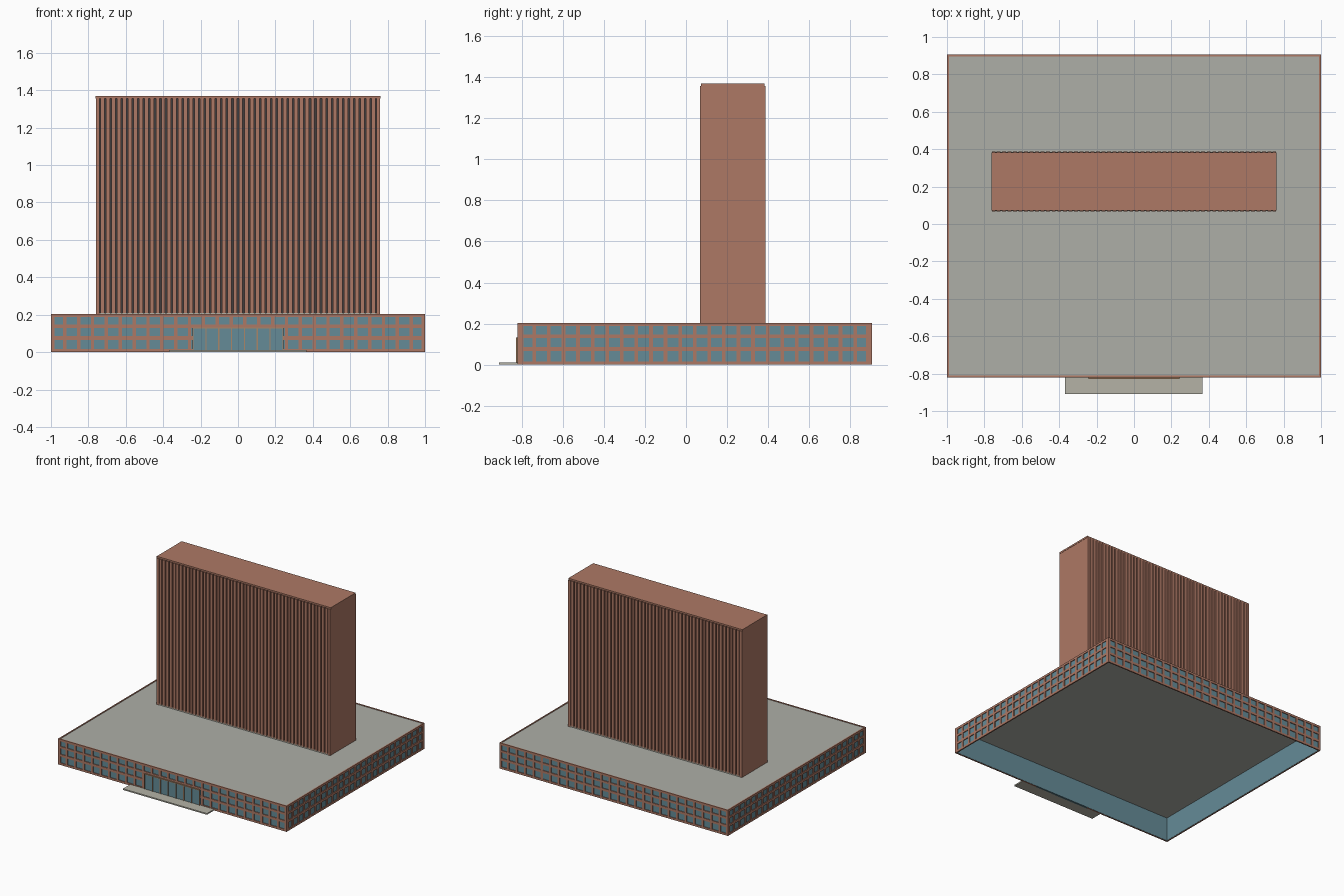
import bpy, bmesh
from mathutils import Matrix, Vector

if "Cube" in bpy.data.objects:
    bpy.data.objects.remove(bpy.data.objects["Cube"])


def material(name, rgb):
    m = bpy.data.materials.new(name)
    m.diffuse_color = (*rgb, 1)
    m.use_nodes = True
    m.node_tree.nodes["Principled BSDF"].inputs["Base Color"].default_value = m.diffuse_color
    return m


BRICK = material("brick", (0.42, 0.19, 0.13))
GLASS = material("glass", (0.13, 0.26, 0.31))
DARK = material("dark_glass", (0.05, 0.045, 0.045))
ROOF = material("roof_grey", (0.42, 0.43, 0.39))
STONE = material("stone", (0.46, 0.45, 0.38))
FRAME = material("frame", (0.40, 0.24, 0.14))


def boxes(name, mat, items):
    """One object from many boxes given as (x0, x1, y0, y1, z0, z1)."""
    bm = bmesh.new()
    for x0, x1, y0, y1, z0, z1 in items:
        c = Vector((x0 + x1, y0 + y1, z0 + z1)) / 2
        s = Matrix.Diagonal((x1 - x0, y1 - y0, z1 - z0, 1))
        bmesh.ops.create_cube(bm, size=1, matrix=Matrix.Translation(c) @ s)
    me = bpy.data.meshes.new(name)
    bm.to_mesh(me)
    bm.free()
    me.materials.append(mat)
    ob = bpy.data.objects.new(name, me)
    bpy.context.collection.objects.link(ob)
    return ob


# Overall podium extents; the podium is open underneath
X, Y0, Y1, H = 1.0, -0.82, 0.905, 0.2
D = 0.01            # facade relief depth
EX, EZ = 0.24, 0.13  # entrance half width and height
BANDS = [(0.0, 0.016), (0.066, 0.085), (0.13, 0.147), (0.187, H)]


def facade(name, a0, a1, n, place, gap=None):
    """Brick grid of floor bands and piers along one wall."""
    items = []
    spans = [(a0, a1)] if not gap else [(a0, -gap), (gap, a1)]
    for i, (z0, z1) in enumerate(BANDS):
        for s0, s1 in (spans if i < 2 else [(a0, a1)]):
            items.append(place(s0, s1, z0, z1))
    pitch = (a1 - a0) / n
    w = 0.009
    for i in range(n + 1):
        a = min(max(a0 + i * pitch, a0 + w), a1 - w)
        for f in range(3):
            if gap and f < 2 and abs(a) < gap:
                continue
            items.append(place(a - w, a + w, BANDS[f][1], BANDS[f + 1][0]))
    boxes(name, BRICK, items)


facade("podium_front_grid", -X, X, 27,
       lambda a, b, z0, z1: (a, b, Y0, Y0 + D, z0, z1), EX)
facade("podium_back_grid", -X, X, 27,
       lambda a, b, z0, z1: (a, b, Y1 - D, Y1, z0, z1))
facade("podium_right_grid", Y0 + D, Y1 - D, 24,
       lambda a, b, z0, z1: (X - D, X, a, b, z0, z1))
facade("podium_left_grid", Y0 + D, Y1 - D, 24,
       lambda a, b, z0, z1: (-X, -X + D, a, b, z0, z1))

# Window glazing behind the grid
g = D * 0.6
boxes("podium_glazing", GLASS, [
    (-X + g, X - g, Y0 + g, Y0 + D + 0.002, 0.002, 0.19),
    (-X + g, X - g, Y1 - D - 0.002, Y1 - g, 0.002, 0.19),
    (-X + g, -X + D + 0.002, Y0 + g, Y1 - g, 0.002, 0.19),
    (X - D - 0.002, X - g, Y0 + g, Y1 - g, 0.002, 0.19)])

# Podium roof and parapet
boxes("podium_roof", ROOF, [(-X + D, X - D, Y0 + D, Y1 - D, 0.19, 0.2)])
boxes("parapet", BRICK, [
    (-X, X, Y0, Y0 + D, H, 0.204), (-X, X, Y1 - D, Y1, H, 0.204),
    (-X, -X + D, Y0 + D, Y1 - D, H, 0.204),
    (X - D, X, Y0 + D, Y1 - D, H, 0.204)])

# Entrance glass, mullions and front step
boxes("entrance_glass", GLASS, [(-EX, EX, Y0 - 0.003, Y0 + 0.006, 0, EZ)])
n = 7
bars = [(-EX + i * 2 * EX / n - 0.003, -EX + i * 2 * EX / n + 0.003,
         Y0 - 0.008, Y0, 0, EZ) for i in range(n + 1)]
boxes("entrance_frame", FRAME,
      bars + [(-EX, EX, Y0 - 0.008, Y0, EZ - 0.004, EZ + 0.002)])
boxes("front_step", STONE, [(-0.37, 0.365, -0.91, Y0, 0, 0.01)])

# Tower: dark core, brick end walls, base and cap
TX, T0, T1, TZ0, TZ1 = 0.76, 0.067, 0.388, 0.2, 1.357
boxes("tower_core", DARK,
      [(-TX + 0.01, TX - 0.01, T0 + 0.014, T1 - 0.014, TZ0, TZ1)])
boxes("tower_end_walls", BRICK,
      [(-TX, -TX + 0.02, T0, T1, TZ0, TZ1), (TX - 0.02, TX, T0, T1, TZ0, TZ1)])
boxes("tower_base", STONE,
      [(-TX + 0.02, TX - 0.02, T0 + 0.003, T1 - 0.003, 0.2, 0.21)])
boxes("tower_cap", BRICK,
      [(-TX - 0.002, TX + 0.002, T0 + 0.005, T1 - 0.005, TZ1, 1.37)])

# Vertical brick fins on both long faces
N = 50
pitch = (2 * TX - 0.04) / N
for name, y0, y1 in (("front_fins", T0, T0 + 0.016),
                     ("back_fins", T1 - 0.016, T1)):
    fins = []
    for i in range(N):
        c = -TX + 0.02 + (i + 0.5) * pitch
        fins.append((c - 0.0105, c + 0.0105, y0, y1, 0.208, TZ1))
    boxes(name, BRICK, fins)
